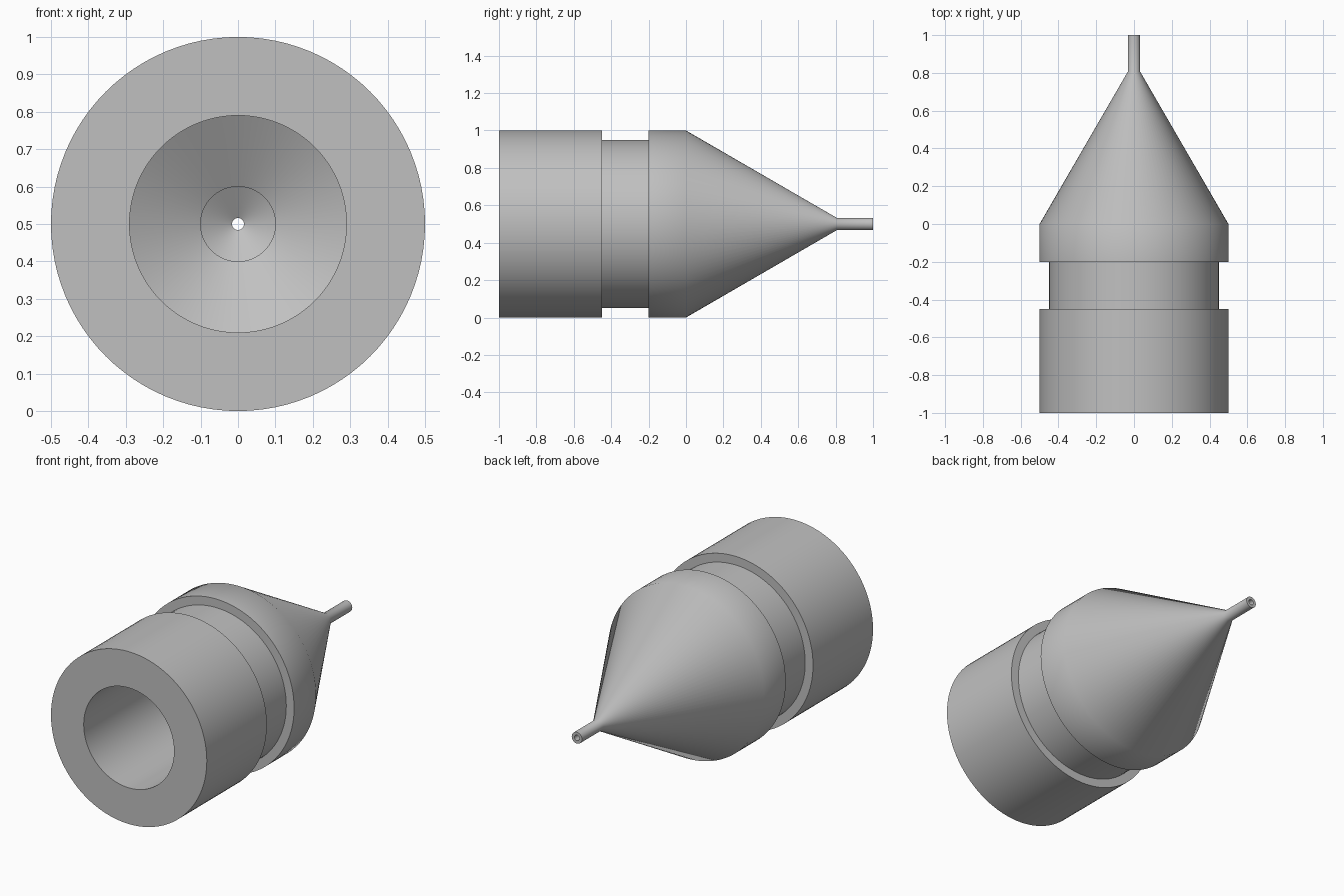
import bpy, bmesh, math
from mathutils import Vector

cube = bpy.data.objects.get("Cube")
if cube:
    bpy.data.objects.remove(cube, do_unlink=True)

SEGMENTS = 96
AXIS = Vector((0, 0, 0.5))

# Plain grey for the whole nozzle
grey = bpy.data.materials.new("plain_grey")
grey.use_nodes = True
colour = (0.53, 0.53, 0.53, 1)
grey.diffuse_color = colour
grey.node_tree.nodes["Principled BSDF"].inputs["Base Color"].default_value = colour

# Closed section (radius, y): outer body, groove, cone and spout
outside = [(0.5, -1), (0.5, -0.45), (0.45, -0.45), (0.45, -0.2),
           (0.5, -0.2), (0.5, 0), (0.033, 0.806), (0.033, 1)]
# Stepped bore, from the spout back to the open front
inside = [(0.016, 1), (0.016, 0.58), (0.1, 0.53), (0.1, 0.11),
          (0.29, 0), (0.29, -1)]


def lathe(name, profile):
    """Spin a closed section about the lengthwise axis."""
    bm = bmesh.new()
    verts = [bm.verts.new(AXIS + Vector((r, y, 0))) for r, y in profile]
    edges = [bm.edges.new((v, verts[(i + 1) % len(verts)]))
             for i, v in enumerate(verts)]
    bmesh.ops.spin(bm, geom=verts + edges, cent=AXIS, axis=(0, 1, 0),
                   angle=math.tau, steps=SEGMENTS, use_duplicate=False)
    bmesh.ops.remove_doubles(bm, verts=bm.verts, dist=0.0001)
    bmesh.ops.recalc_face_normals(bm, faces=bm.faces)
    mesh = bpy.data.meshes.new(name)
    bm.to_mesh(mesh)
    bm.free()
    obj = bpy.data.objects.new(name, mesh)
    bpy.context.collection.objects.link(obj)
    return obj


nozzle = lathe("nozzle_body", outside + inside)
nozzle.data.materials.append(grey)

# Smooth the round walls and keep the steps sharp
bpy.ops.object.select_all(action='DESELECT')
nozzle.select_set(True)
bpy.context.view_layer.objects.active = nozzle
bpy.ops.object.shade_smooth_by_angle(angle=math.radians(35))
